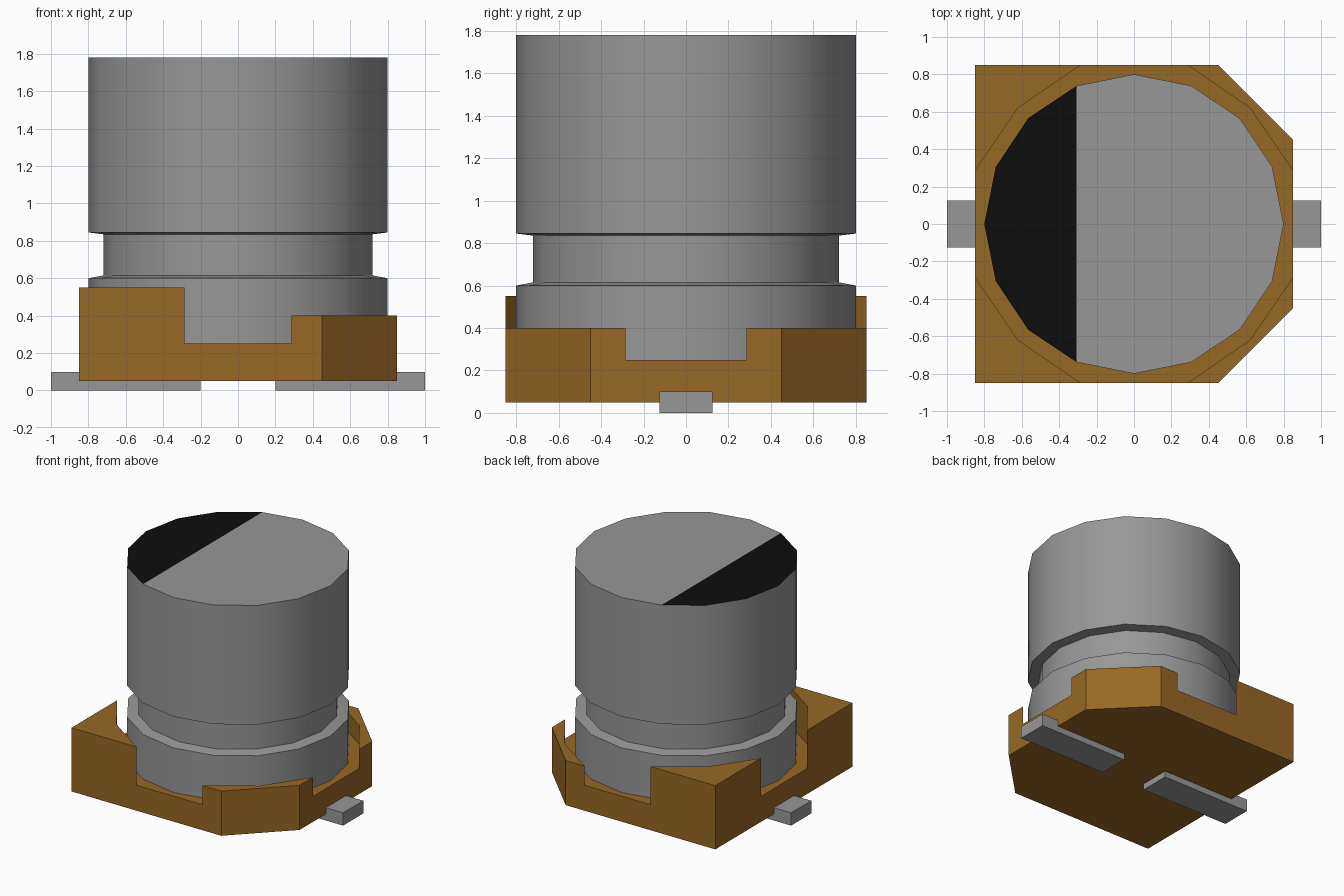
import bpy, bmesh, math

cube = bpy.data.objects.get("Cube")
if cube:
    bpy.data.objects.remove(cube, do_unlink=True)


def material(name, rgb):
    m = bpy.data.materials.new(name)
    m.use_nodes = True
    m.diffuse_color = (*rgb, 1)
    bsdf = next(n for n in m.node_tree.nodes if n.type == 'BSDF_PRINCIPLED')
    bsdf.inputs["Base Color"].default_value = (*rgb, 1)
    return m


GREY = material("metal grey", (0.31, 0.31, 0.31))
BLACK = material("stripe black", (0.004, 0.004, 0.004))
BROWN = material("base brown", (0.31, 0.138, 0.018))


def finish(bm, name, *mats):
    bmesh.ops.recalc_face_normals(bm, faces=bm.faces[:])
    mesh = bpy.data.meshes.new(name)
    bm.to_mesh(mesh)
    bm.free()
    for m in mats:
        mesh.materials.append(m)
    ob = bpy.data.objects.new(name, mesh)
    bpy.context.collection.objects.link(ob)
    return ob


# Can: 16-sided lathe with a crimped groove; the top cap is split for the stripe
N = 16
PROFILE = [(0.8, 0.2), (0.8, 0.6), (0.72, 0.615), (0.72, 0.835), (0.8, 0.845), (0.8, 1.78)]
bm = bmesh.new()
rings = [[bm.verts.new((r * math.cos(math.tau * i / N), r * math.sin(math.tau * i / N), z))
          for i in range(N)] for r, z in PROFILE]
for lo, hi in zip(rings, rings[1:]):
    for i in range(N):
        j = (i + 1) % N
        bm.faces.new((lo[i], lo[j], hi[j], hi[i]))
bm.faces.new(rings[0][::-1])
top = rings[-1]
bm.faces.new(top[11:] + top[:6])
bm.faces.new(top[5:12]).material_index = 1
can = finish(bm, "can", GREY, BLACK)
bpy.ops.object.select_all(action='DESELECT')
can.select_set(True)
bpy.context.view_layer.objects.active = can
bpy.ops.object.shade_smooth_by_angle(angle=math.radians(30))

# Base: plate with four raised corners, low and chamfered on +x, tall and square on -x
BOTTOM, FLOOR = 0.05, 0.25
H, NOTCH, INNER, CUT = 0.85, 0.285, 0.62, 0.45
bm = bmesh.new()


def face(points):
    bm.faces.new([bm.verts.new(p) for p in points])


def wall(a, b, z0, z1):
    face([(*a, z0), (*b, z0), (*b, z1), (*a, z1)])


def level(points, z):
    face([(*p, z) for p in points])


outline, floor = [], []
for sx, sy in ((1, 1), (-1, 1), (-1, -1), (1, -1)):
    mid = [(H, CUT), (CUT, H)] if sx > 0 else [(H, H)]
    height = 0.40 if sx > 0 else 0.55
    outer = [(sx * x, sy * y) for x, y in [(H, NOTCH)] + mid + [(NOTCH, H)]]
    if sx * sy < 0:
        outer.reverse()              # keep the outline anticlockwise
    inner = (sx * INNER, sy * INNER)
    level(outer + [inner], height)
    for a, b in zip(outer, outer[1:]):
        wall(a, b, FLOOR, height)
    wall(outer[-1], inner, FLOOR, height)
    wall(inner, outer[0], FLOOR, height)
    outline += outer
    floor += [outer[0], inner, outer[-1]]
level(floor, FLOOR)
level(outline[::-1], BOTTOM)
for a, b in zip(outline, outline[1:] + outline[:1]):
    wall(a, b, BOTTOM, FLOOR)
bmesh.ops.remove_doubles(bm, verts=bm.verts[:], dist=1e-4)
bmesh.ops.recalc_face_normals(bm, faces=bm.faces[:])
bmesh.ops.dissolve_limit(bm, angle_limit=0.01, verts=bm.verts[:], edges=bm.edges[:])
finish(bm, "base", BROWN)

# Terminals: flat bars running out from under the base
for side, sx in (("left", 1), ("right", -1)):
    bm = bmesh.new()
    bmesh.ops.create_cube(bm, size=1)
    bmesh.ops.scale(bm, vec=(0.8, 0.25, 0.1), verts=bm.verts[:])
    bmesh.ops.translate(bm, vec=(sx * 0.6, 0, 0.05), verts=bm.verts[:])
    finish(bm, side + "_terminal", GREY)
